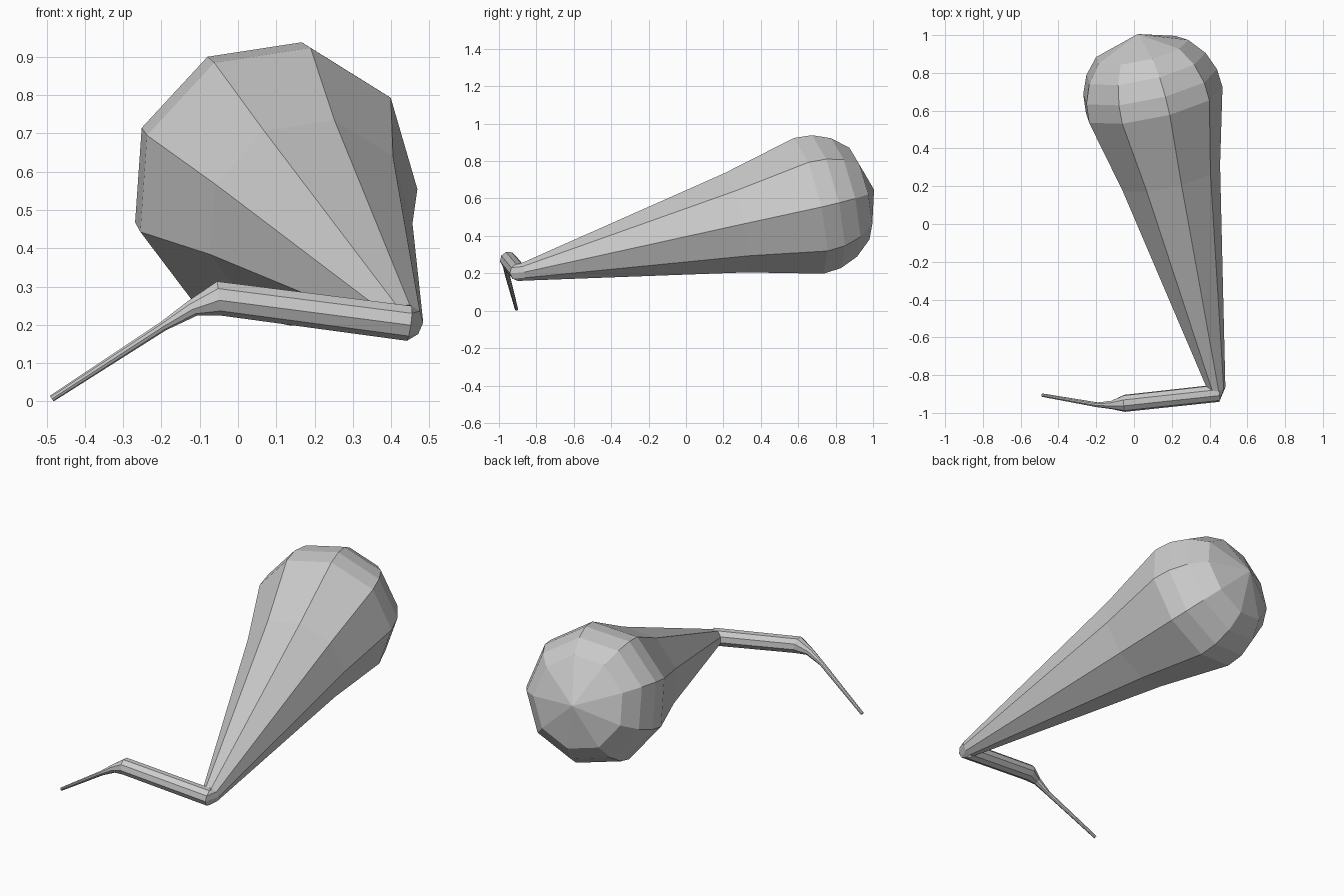
import bpy, bmesh, math
from mathutils import Vector

if "Cube" in bpy.data.objects:
    bpy.data.objects.remove(bpy.data.objects["Cube"])

SIDES = 9
hip = Vector((0.10, 0.642, 0.562))      # widest point of the thigh
knee = Vector((0.437, -0.875, 0.207))
axis = (knee - hip).normalized()         # thigh direction, hip to knee


def along(s):
    return hip + axis * s


length = (knee - hip).length
tibia = Vector((-0.985, -0.11, 0.13)).normalized()
foot = Vector((-0.80, 0.14, -0.56)).normalized()

# rings: centre, direction, radius
rings = [
    (along(-0.29), axis, 0.255),
    (along(-0.20), axis, 0.330),
    (along(-0.10), axis, 0.370),         # rounded hip
    (hip, axis, 0.378),
    (along(length * 0.257), axis, 0.276),
    (knee, axis, 0.048),                 # narrow knee
    (Vector((0.447, -0.895, 0.205)), tibia, 0.047),
    (Vector((-0.05, -0.949, 0.270)), (tibia * 2 + foot).normalized(), 0.046),
    (Vector((-0.118, -0.957, 0.244)), foot, 0.023),
    (Vector((-0.195, -0.957, 0.197)), foot, 0.013),
    (Vector((-0.486, -0.906, 0.008)), foot, 0.009),
]

bm = bmesh.new()
# start frame: first corner points along +x, then carried along the path
u = Vector((1, 0, 0))
u = (u - axis * u.dot(axis)).normalized()
prev, loops = axis, []
for centre, d, r in rings:
    u = prev.rotation_difference(d) @ u
    u = (u - d * u.dot(d)).normalized()
    v = u.cross(d)
    loop = []
    for i in range(SIDES):
        a = math.radians(4) + math.tau * i / SIDES
        loop.append(bm.verts.new(centre + (u * math.cos(a) + v * math.sin(a)) * r))
    loops.append(loop)
    prev = d

# skin the rings
for a, b in zip(loops, loops[1:]):
    for i in range(SIDES):
        j = (i + 1) % SIDES
        bm.faces.new((a[i], a[j], b[j], b[i]))

# fan over the hip, flat cap on the foot tip
pole = bm.verts.new(along(-0.382))
for i in range(SIDES):
    bm.faces.new((pole, loops[0][(i + 1) % SIDES], loops[0][i]))
bm.faces.new(loops[-1])
bmesh.ops.recalc_face_normals(bm, faces=bm.faces)

mesh = bpy.data.meshes.new("jointed_leg")
bm.to_mesh(mesh)
bm.free()
bpy.context.collection.objects.link(bpy.data.objects.new("jointed_leg", mesh))
